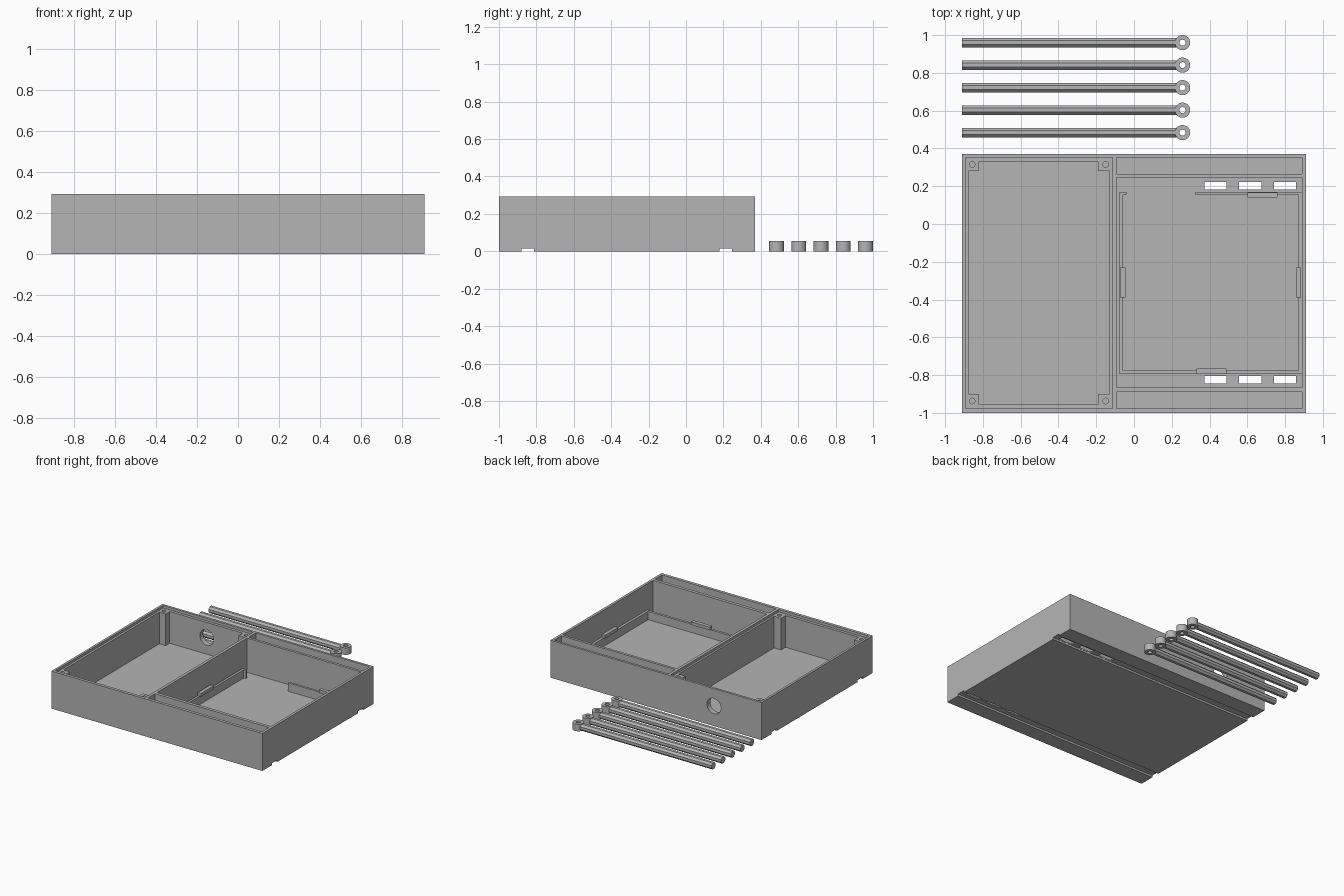
import bpy
from mathutils import Matrix
from math import pi

cube = bpy.data.objects.get("Cube")
if cube:
    bpy.data.objects.remove(cube, do_unlink=True)

grey = bpy.data.materials.new("plain_grey")
grey.use_nodes = True
COLOUR = (0.46, 0.46, 0.46, 1)
grey.diffuse_color = COLOUR
grey.node_tree.nodes["Principled BSDF"].inputs["Base Color"].default_value = COLOUR

TOP, FLOOR, LEDGE, OVER = 0.292, 0.025, 0.272, 0.4


def box(name, x, y, z):
    """Axis-aligned box from (low, high) pairs."""
    bpy.ops.mesh.primitive_cube_add(size=1)
    ob = bpy.context.object
    ob.name = name
    size = [b - a for a, b in (x, y, z)]
    mid = [(a + b) / 2 for a, b in (x, y, z)]
    ob.data.transform(Matrix.Translation(mid) @ Matrix.Diagonal((*size, 1)))
    ob.data.materials.append(grey)
    return ob


def rod(name, centre, radius, length, axis="Z", sides=32):
    bpy.ops.mesh.primitive_cylinder_add(vertices=sides, radius=radius, depth=length)
    ob = bpy.context.object
    ob.name = name
    turn = {"Z": Matrix(), "X": Matrix.Rotation(pi / 2, 4, "Y"),
            "Y": Matrix.Rotation(pi / 2, 4, "X")}[axis]
    spin = Matrix.Rotation(pi / sides, 4, "Z")
    ob.data.transform(Matrix.Translation(centre) @ turn @ spin)
    ob.data.materials.append(grey)
    return ob


def combine(target, other, operation="DIFFERENCE"):
    """Apply a boolean and drop the helper."""
    mod = target.modifiers.new("cut", "BOOLEAN")
    mod.operation, mod.object, mod.solver = operation, other, "EXACT"
    bpy.context.view_layer.objects.active = target
    bpy.ops.object.modifier_apply(modifier=mod.name)
    bpy.data.objects.remove(other, do_unlink=True)


def smooth(ob):
    bpy.ops.object.select_all(action="DESELECT")
    ob.select_set(True)
    bpy.context.view_layer.objects.active = ob
    bpy.ops.object.shade_smooth_by_angle(angle=0.5)


# Case body
case = box("case", (-0.91, 0.91), (-1, 0.37), (0, TOP))

# Left bay: lid recess, then a cross-shaped cavity that leaves four corner posts
combine(case, box("recess", (-0.892, -0.115), (-0.977, 0.352), (LEDGE, OVER)))
combine(case, box("cavity", (-0.875, -0.13), (-0.90, 0.28), (FLOOR, OVER)))
combine(case, box("cavity", (-0.82, -0.19), (-0.955, 0.33), (FLOOR, OVER)))
for x in (-0.857, -0.15):
    for y in (-0.937, 0.315):
        combine(case, rod("screw_hole", (x, y, LEDGE), 0.015, 0.2, sides=16))

# Right bay and the two narrow troughs beside it
for y, base in (((-0.865, 0.245), FLOOR), ((-0.977, -0.89), FLOOR), ((0.265, 0.352), FLOOR)):
    combine(case, box("bay", (-0.093, 0.89), y, (base, OVER)))

# Cable hole in the back wall
combine(case, rod("cable_hole", (-0.5, 0.36, 0.155), 0.06, 0.1, "Y"))

# Strap grooves underneath, with slots through the floor
for groove, slot in (((-0.88, -0.813), (-0.845, -0.805)), ((0.18, 0.247), (0.182, 0.222))):
    combine(case, box("groove", (-1, 1), groove, (-0.1, 0.015)))
    for x in (0.372, 0.557, 0.74):
        combine(case, box("slot", (x, x + 0.118), slot, (-0.1, 0.1)))
smooth(case)

# Low frame standing on the right bay floor
RAIL = (FLOOR - 0.005, FLOOR + 0.065)
box("frame_left", (-0.077, -0.058), (-0.795, 0.17), RAIL)
box("frame_right", (0.87, 0.895), (-0.795, 0.17), RAIL)
box("frame_front", (-0.058, 0.87), (-0.795, -0.776), RAIL)
box("frame_back", (0.325, 0.87), (0.153, 0.17), RAIL)
box("frame_back_corner", (-0.058, -0.04), (0.153, 0.17), RAIL)

# Snap clips: an upright with a small lip facing inward
STEM, LIP = (FLOOR, FLOOR + 0.09), (FLOOR + 0.065, FLOOR + 0.09)
SIDE = (-0.39, -0.23)
box("clip_left", (-0.075, -0.058), SIDE, STEM)
box("clip_left_lip", (-0.058, -0.046), SIDE, LIP)
box("clip_right", (0.87, 0.885), SIDE, STEM)
box("clip_right_lip", (0.858, 0.87), SIDE, LIP)
box("clip_front", (0.33, 0.49), (-0.793, -0.776), STEM)
box("clip_front_lip", (0.33, 0.49), (-0.776, -0.764), LIP)
box("clip_back", (0.6, 0.76), (0.153, 0.168), STEM)
box("clip_back_lip", (0.6, 0.76), (0.141, 0.153), LIP)

# Five loose pins with ring heads
for i in range(5):
    y = 0.96 - 0.119 * i
    pin = rod(f"pin_{i + 1}", (-0.34, y, 0.025), 0.027, 1.14, "X", sides=8)
    combine(pin, rod("head", (0.257, y, 0.0275), 0.04, 0.055), "UNION")
    combine(pin, rod("eye", (0.257, y, 0.03), 0.016, 0.2, sides=24))
    smooth(pin)
